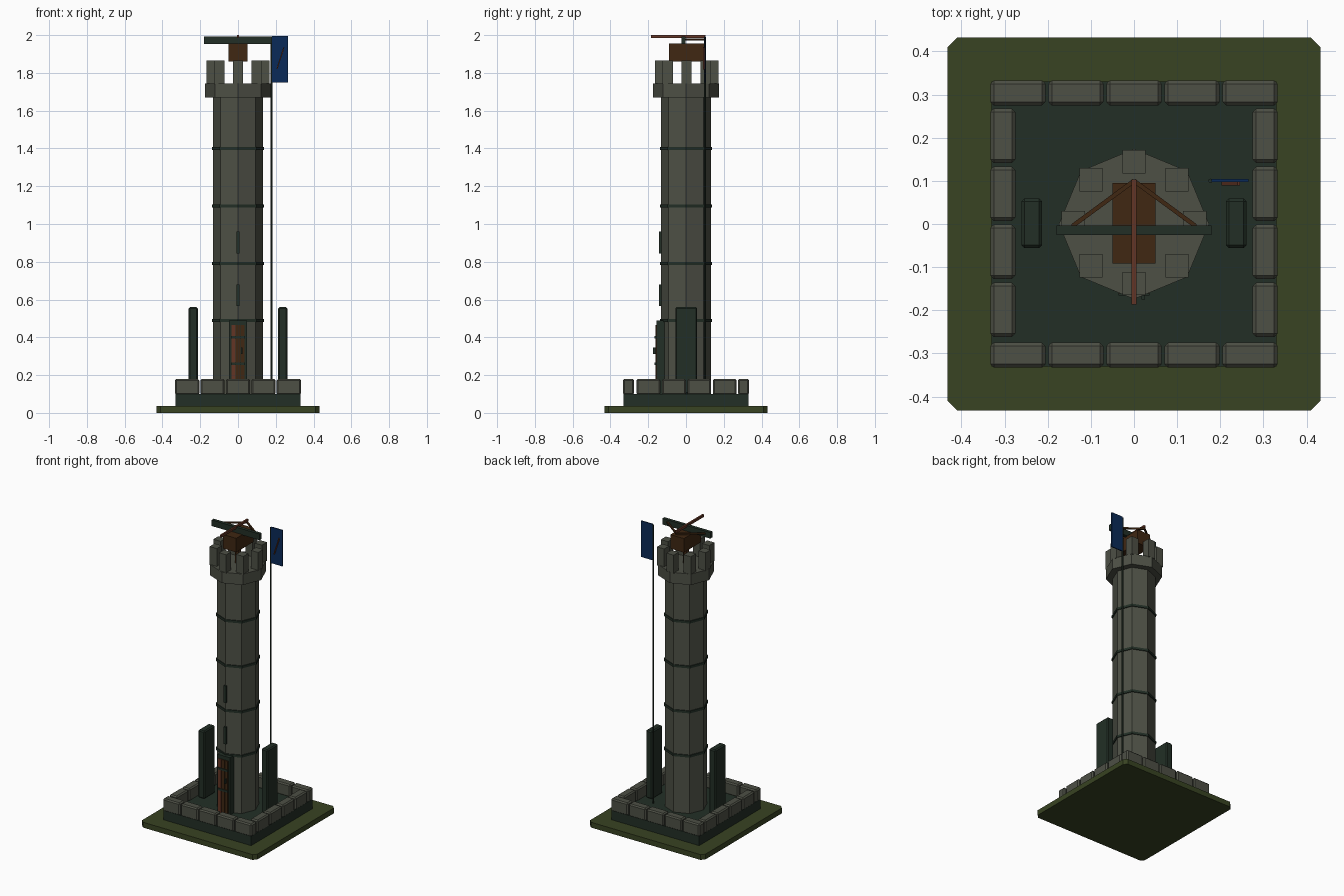
import bpy, math
from mathutils import Vector

if "Cube" in bpy.data.objects:
    bpy.data.objects.remove(bpy.data.objects["Cube"])


def material(name, rgb):
    m = bpy.data.materials.new(name)
    m.diffuse_color = (*rgb, 1)
    m.use_nodes = True
    m.node_tree.nodes["Principled BSDF"].inputs["Base Color"].default_value = m.diffuse_color
    return m


STONE = material("weathered stone", (0.075, 0.08, 0.06))
DARK = material("dark green iron", (0.016, 0.028, 0.019))
GRASS = material("moss green", (0.040, 0.056, 0.016))
WOOD = material("brown wood", (0.050, 0.020, 0.006))
RUST = material("red brown wood", (0.125, 0.036, 0.018))
BLUE = material("navy cloth", (0.003, 0.023, 0.098))


def bevel(o, width):
    m = o.modifiers.new("bevel", 'BEVEL')
    m.width, m.segments, m.limit_method = width, 1, 'ANGLE'


def box(name, x, y, z, mat, b=0):
    """Box from (min, max) ranges."""
    bpy.ops.mesh.primitive_cube_add(size=1, location=[(r[0] + r[1]) / 2 for r in (x, y, z)])
    o = bpy.context.object
    o.name = name
    o.scale = [r[1] - r[0] for r in (x, y, z)]
    bpy.ops.object.transform_apply(location=False, rotation=False, scale=True)
    o.data.materials.append(mat)
    if b:
        bevel(o, b)
    return o


def prism(name, radius, z0, z1, mat, sides=8, x=0, y=0):
    bpy.ops.mesh.primitive_cylinder_add(vertices=sides, radius=radius, depth=z1 - z0,
                                        location=(x, y, (z0 + z1) / 2))
    o = bpy.context.object
    o.name = name
    o.data.materials.append(mat)
    return o


def beam(name, a, b, size, mat):
    """Square bar between two points."""
    a, b = Vector(a), Vector(b)
    bpy.ops.mesh.primitive_cube_add(size=1, location=(a + b) / 2)
    o = bpy.context.object
    o.name = name
    o.scale = (size[0], size[1], (b - a).length)
    o.rotation_euler = (b - a).to_track_quat('Z', 'Y').to_euler()
    o.data.materials.append(mat)
    return o


# Ground slab with cut corners, and plinth
slab = prism("ground_slab", 1, 0, 0.036, GRASS, 4)
bpy.data.objects.remove(slab)
c, h = 0.41, 0.432
pts = [(c, -h), (h, -c), (h, c), (c, h), (-c, h), (-h, c), (-h, -c), (-c, -h)]
me = bpy.data.meshes.new("ground_slab")
me.from_pydata([(x, y, z) for z in (0, 0.036) for x, y in pts], [],
               [tuple(range(7, -1, -1)), tuple(range(8, 16))]
               + [(i, (i + 1) % 8, (i + 1) % 8 + 8, i + 8) for i in range(8)])
me.materials.append(GRASS)
bpy.context.collection.objects.link(bpy.data.objects.new("ground_slab", me))
box("plinth", (-0.33, 0.33), (-0.33, 0.33), (0.036, 0.10), DARK)

# Low wall of stone blocks around the plinth
for s in (-1, 1):
    for i in range(5):
        x = (i - 2) * 0.1345
        box("wall_block", (x - 0.064, x + 0.064), (s * 0.304 - 0.029, s * 0.304 + 0.029),
            (0.095, 0.18), STONE, 0.008)
    for i in range(4):
        y = (i - 1.5) * 0.1345 + 0.003
        box("wall_block", (s * 0.304 - 0.029, s * 0.304 + 0.029), (y - 0.063, y + 0.063),
            (0.095, 0.18), STONE, 0.008)
    # Standing slabs beside the tower
    box("side_slab", (s * 0.237 - 0.024, s * 0.237 + 0.024), (-0.056, 0.059),
        (0.10, 0.56), DARK, 0.007)

# Octagonal tower with iron bands
prism("tower_shaft", 0.132, 0.10, 1.68, STONE)
for z in (0.49, 0.79, 1.095, 1.40):
    prism("tower_band", 0.138, z - 0.008, z + 0.008, DARK)

# Crown and merlons
prism("tower_crown", 0.174, 1.67, 1.744, STONE)
for i in range(8):
    a = i * math.pi / 4
    x, y = 0.141 * math.cos(a), 0.141 * math.sin(a) + 0.003
    box("merlon", (x - 0.027, x + 0.027), (y - 0.027, y + 0.027), (1.74, 1.865), STONE)

# Door with planks, straps and handle
box("door_frame", (-0.047, 0.047), (-0.155, -0.10), (0.10, 0.49), DARK)
for i, m in enumerate((RUST, WOOD, WOOD)):
    x = (i - 1) * 0.0245
    box("door_plank", (x - 0.0112, x + 0.0112), (-0.161, -0.15), (0.10, 0.465), m)
for z in (0.26, 0.40):
    box("door_strap", (-0.036, 0.036), (-0.166, -0.155), (z - 0.007, z + 0.007), DARK)
box("door_handle", (0.017, 0.025), (-0.175, -0.158), (0.313, 0.345), DARK)

# Narrow window slits
for z in (0.565, 0.845):
    box("window_slit", (-0.008, 0.008), (-0.142, -0.125), (z, z + 0.115), DARK)

# Rooftop crossbow engine
prism("engine_post", 0.02, 1.74, 1.87, WOOD)
box("engine_body", (-0.05, 0.05), (-0.091, 0.095), (1.86, 1.955), WOOD)
box("engine_bow", (-0.18, 0.18), (-0.025, -0.003), (1.952, 1.993), DARK)
box("engine_bolt", (-0.006, 0.006), (-0.186, 0.103), (1.984, 2.0), RUST)
for s in (-1, 1):
    beam("engine_string", (s * 0.143, -0.005, 1.976), (0, 0.1, 1.976), (0.01, 0.01), WOOD)

# Flag on a tall pole
prism("flag_pole", 0.005, 0.10, 1.99, DARK, 8, 0.177, 0.1)
box("flag", (0.18, 0.265), (0.097, 0.104), (1.75, 1.995), BLUE)
beam("flag_stripe", (0.206, 0.095, 1.82), (0.243, 0.095, 1.935), (0.012, 0.006), RUST)
